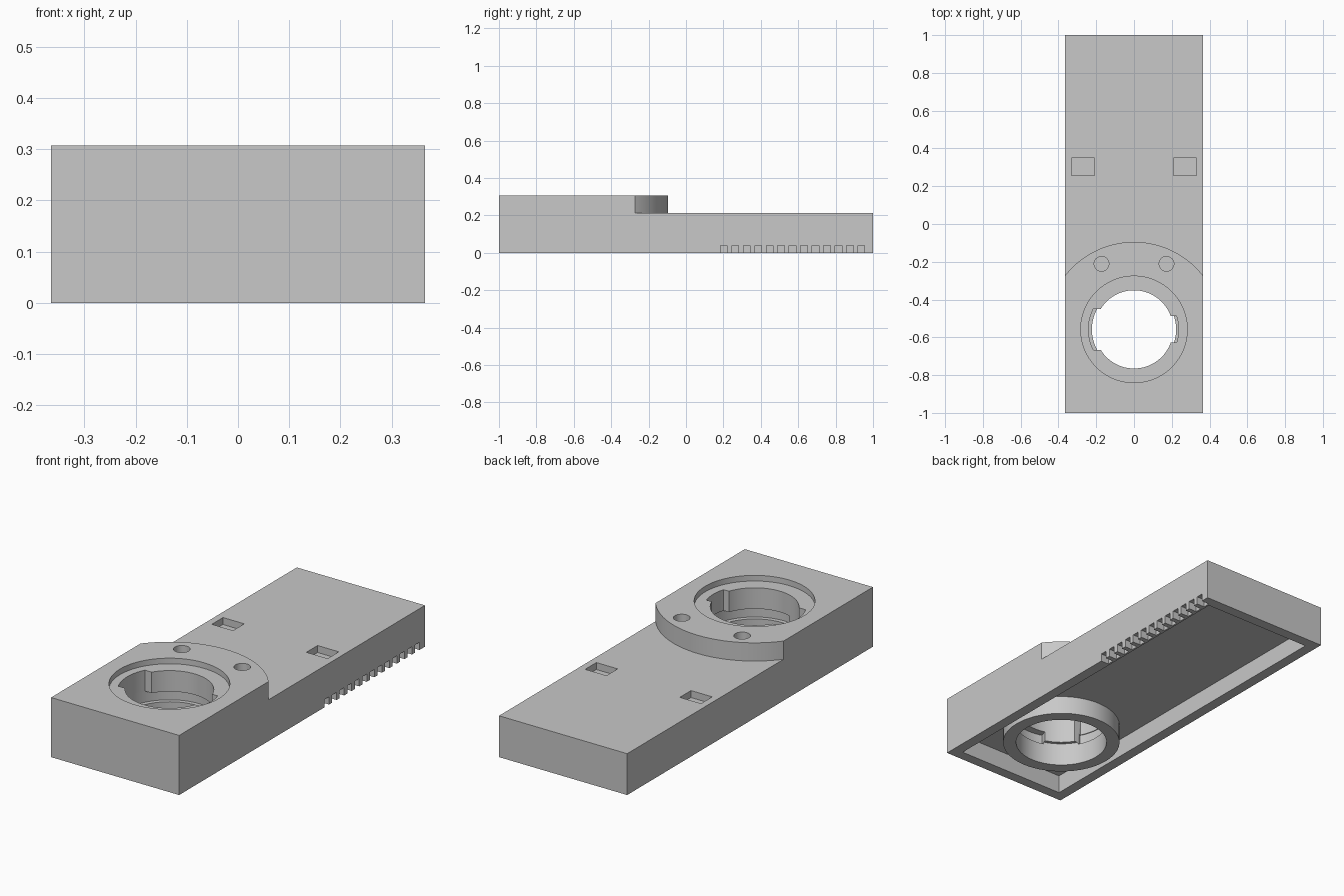
import bpy, bmesh
from math import cos, sin, radians, degrees, asin

cube = bpy.data.objects.get("Cube")
if cube:
    bpy.data.objects.remove(cube, do_unlink=True)

# One grey plastic
grey = bpy.data.materials.new("grey_plastic")
grey.use_nodes = True
colour = (0.58, 0.58, 0.58, 1)
grey.diffuse_color = colour
grey.node_tree.nodes["Principled BSDF"].inputs["Base Color"].default_value = colour

HALF_W, TOP, DECK = 0.365, 0.307, 0.213
CY = -0.558          # centre of the round mount
WALL, DEPTH = 0.055, 0.095


def prism(name, outline, z0, z1):
    """Extrude a closed outline from z0 to z1."""
    bm = bmesh.new()
    face = bm.faces.new([bm.verts.new((x, y, z0)) for x, y in outline])
    new = bmesh.ops.extrude_face_region(bm, geom=[face])["geom"]
    for v in new:
        if isinstance(v, bmesh.types.BMVert):
            v.co.z = z1
    bmesh.ops.recalc_face_normals(bm, faces=bm.faces)
    mesh = bpy.data.meshes.new(name)
    bm.to_mesh(mesh)
    bm.free()
    mesh.materials.append(grey)
    obj = bpy.data.objects.new(name, mesh)
    bpy.context.collection.objects.link(obj)
    return obj


def box(name, x0, x1, y0, y1, z0, z1):
    return prism(name, [(x0, y0), (x1, y0), (x1, y1), (x0, y1)], z0, z1)


def arc(r, a0, a1, n, x=0, y=CY):
    return [(x + r * cos(radians(a0 + (a1 - a0) * i / n)),
             y + r * sin(radians(a0 + (a1 - a0) * i / n))) for i in range(n + 1)]


def disc(name, r, z0, z1, x=0, y=CY, n=96):
    return prism(name, arc(r, 0, 360, n, x, y)[:-1], z0, z1)


body = box("mount_plate", -HALF_W, HALF_W, -1, 1, 0, TOP)
helpers = []


def combine(tool, operation="DIFFERENCE"):
    tool.hide_render = True
    mod = body.modifiers.new(tool.name, "BOOLEAN")
    mod.operation, mod.solver, mod.object = operation, "EXACT", tool
    helpers.append(tool)


# Lower deck behind the curved step
step = arc(0.463, 150, 30, 64)
combine(prism("deck_cutter", [(-0.6, step[0][1])] + step
              + [(0.6, step[-1][1]), (0.6, 1.2), (-0.6, 1.2)], DECK, 0.6))

# Hollow underside with a round collar inside it
combine(box("underside_cutter", WALL - HALF_W, HALF_W - WALL,
            WALL - 1, 1 - WALL, -0.1, DEPTH))
combine(disc("collar", 0.287, 0, 0.2), "UNION")

# Stepped bore: top recess, throat, lower opening
combine(disc("recess_cutter", 0.282, 0.278, 0.5))
combine(disc("throat_cutter", 0.207, -0.1, 0.5))
combine(disc("opening_cutter", 0.223, -0.1, 0.12))

# Straight-sided notches, and locking grooves that end at a stop
for side, half, r, start, end in ((1, 0.07, 0.236, -107, 18),
                                  (-1, 0.108, 0.241, 62, 208)):
    a = degrees(asin(half / r))
    notch = [(side * x, y) for x, y in arc(r, -a, a, 16)]
    notch += [(side * 0.1, CY + half), (side * 0.1, CY - half)]
    combine(prism("notch_cutter", notch, 0.115, 0.5))
    groove = arc(0.245, start, end, 40) + arc(0.15, end, start, 40)
    combine(prism("groove_cutter", groove, 0.11, 0.17))

# Blind screw holes and rectangular sockets
for side in (-1, 1):
    combine(disc("screw_hole_cutter", 0.039, 0.2, 0.5, side * 0.172, -0.211, 40))
    x0, x1 = sorted((side * 0.209, side * 0.33))
    combine(box("socket_cutter", x0, x1, 0.258, 0.349, 0.177, 0.5))

# Row of blind slots along the left wall's lower edge
for i in range(13):
    y = 0.184 + i * 0.0613
    combine(box("slot_cutter", HALF_W - 0.045, 0.5, y, y + 0.036, -0.1, 0.04))

# Bake the cuts and remove the helpers
graph = bpy.context.evaluated_depsgraph_get()
graph.update()
baked = bpy.data.meshes.new_from_object(body.evaluated_get(graph))
body.modifiers.clear()
body.data = baked
for tool in helpers:
    bpy.data.objects.remove(tool, do_unlink=True)
baked.materials.clear()
baked.materials.append(grey)

bpy.ops.object.select_all(action="DESELECT")
body.select_set(True)
bpy.context.view_layer.objects.active = body
bpy.ops.object.shade_smooth_by_angle(angle=radians(30))
